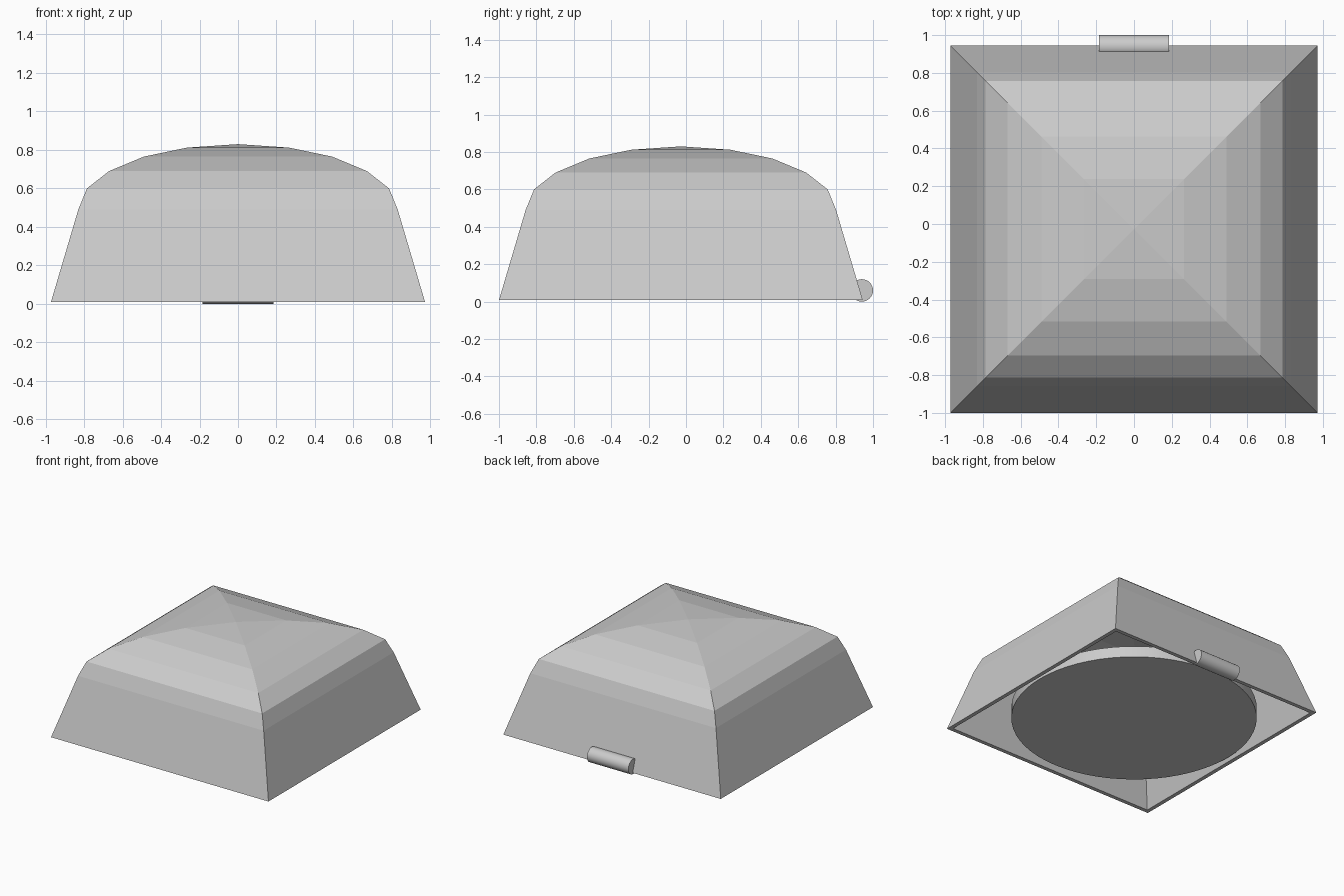
import bpy, bmesh, math

if "Cube" in bpy.data.objects:
    bpy.data.objects.remove(bpy.data.objects["Cube"])

CY = -0.0275  # centre of the square cover in y


def finish(name, bm):
    bmesh.ops.recalc_face_normals(bm, faces=bm.faces)
    mesh = bpy.data.meshes.new(name)
    bm.to_mesh(mesh)
    bm.free()
    ob = bpy.data.objects.new(name, mesh)
    bpy.context.collection.objects.link(ob)
    return ob


def cylinder(name, radius, depth, loc, rot=(0, 0, 0), sides=48):
    bpy.ops.mesh.primitive_cylinder_add(vertices=sides, radius=radius, depth=depth,
                                        location=loc, rotation=rot)
    ob = bpy.context.object
    ob.name = name
    bpy.ops.object.shade_smooth_by_angle(angle=math.radians(30))
    return ob


# Hollow square domed cover: (half width, height) outside, then inside
outer = [(0.972, 0.01), (0.83, 0.49), (0.785, 0.60), (0.67, 0.69),
         (0.49, 0.765), (0.265, 0.812)]
inner = [(0.94, 0.01), (0.80, 0.48), (0.76, 0.58), (0.655, 0.662),
         (0.48, 0.735), (0.26, 0.782)]

bm = bmesh.new()


def square_ring(h, z):
    return [bm.verts.new((sx * h, sy * h + CY, z))
            for sx, sy in ((-1, -1), (1, -1), (1, 1), (-1, 1))]


def bridge(a, b):
    for i in range(4):
        j = (i + 1) % 4
        bm.faces.new((a[i], a[j], b[j], b[i]))


bottoms = []
for profile, apex_z in ((outer, 0.83), (inner, 0.80)):
    rings = [square_ring(h, z) for h, z in profile]
    for a, b in zip(rings, rings[1:]):
        bridge(a, b)
    apex = bm.verts.new((0, CY, apex_z))
    for i in range(4):
        bm.faces.new((rings[-1][i], rings[-1][(i + 1) % 4], apex))
    bottoms.append(rings[0])
bridge(*bottoms)
finish("domed_cover", bm)

# Round plate inside the open underside
cylinder("round_plate", 0.91, 0.09, (0, 0, 0.065), sides=64)

# Hinge barrel on the lower back edge
cylinder("hinge_barrel", 0.06, 0.37, (0, 0.94, 0.06), (0, math.pi / 2, 0), 32)
